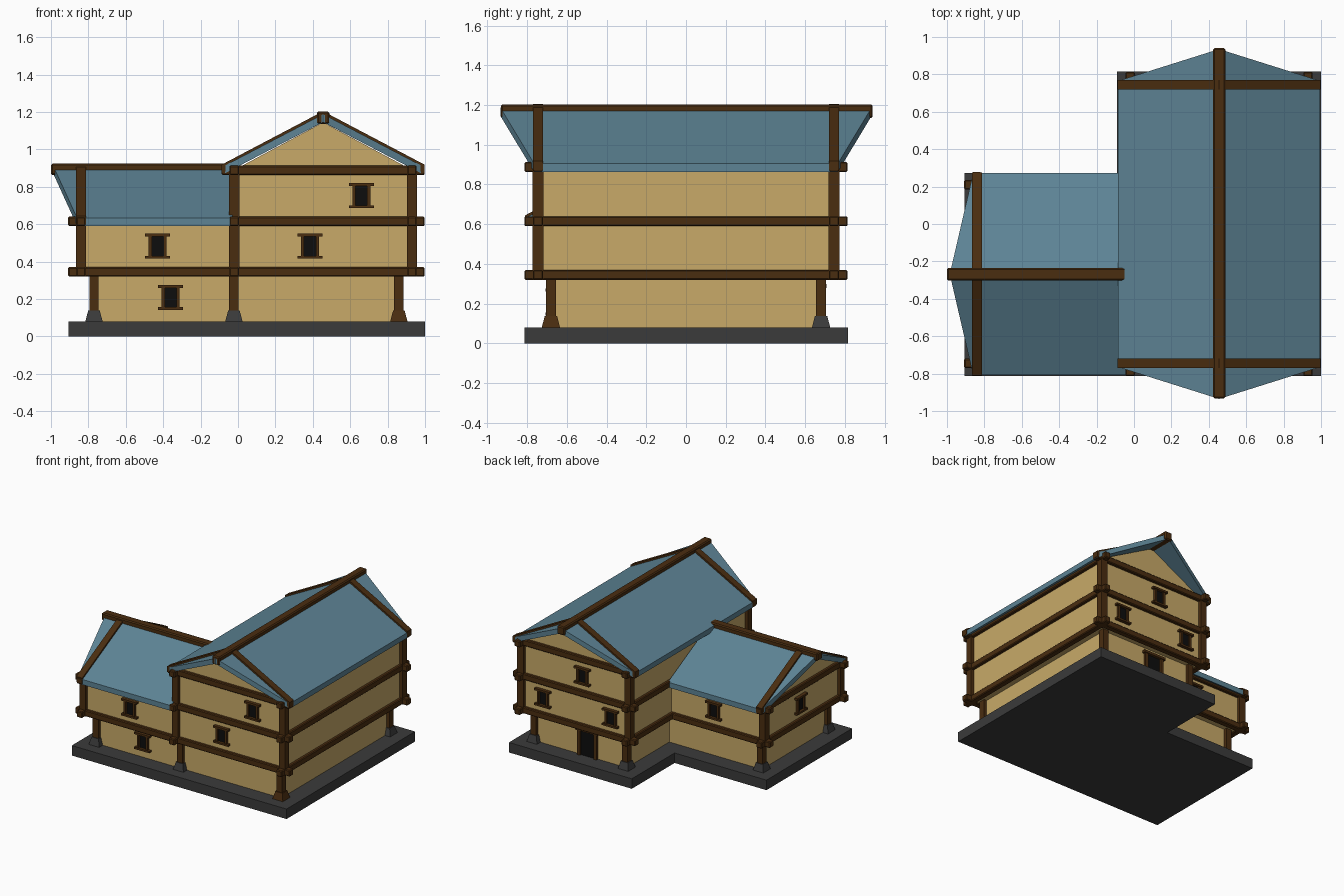
import bpy, bmesh, math
from mathutils import Matrix, Vector

if "Cube" in bpy.data.objects:
    bpy.data.objects.remove(bpy.data.objects["Cube"])


def mat(name, r, g, b):
    m = bpy.data.materials.new(name)
    m.diffuse_color = (r, g, b, 1)
    m.use_nodes = True
    m.node_tree.nodes["Principled BSDF"].inputs["Base Color"].default_value = m.diffuse_color
    return m


WOOD = mat("dark wood", 0.068, 0.026, 0.005)
PLASTER = mat("tan plaster", 0.58, 0.40, 0.14)
ROOF = mat("blue roof", 0.11, 0.23, 0.30)
STONE = mat("grey stone", 0.043, 0.043, 0.043)
DARK = mat("dark opening", 0.004, 0.004, 0.004)


def finish(name, bm, material):
    bmesh.ops.recalc_face_normals(bm, faces=bm.faces)
    me = bpy.data.meshes.new(name)
    bm.to_mesh(me)
    bm.free()
    me.materials.append(material)
    ob = bpy.data.objects.new(name, me)
    bpy.context.collection.objects.link(ob)
    return ob


def box(name, x, y, z, material, bevel=0.0):
    """Box from (min, max) ranges."""
    bm = bmesh.new()
    bmesh.ops.create_cube(bm, size=1)
    for v in bm.verts:
        v.co = [r[0] if c < 0 else r[1] for c, r in zip(v.co, (x, y, z))]
    if bevel:
        bmesh.ops.bevel(bm, geom=bm.edges[:], offset=bevel, segments=1, affect='EDGES')
    return finish(name, bm, material)


def prism(name, a, b, material):
    """Solid between two matching outlines."""
    bm = bmesh.new()
    va, vb = [bm.verts.new(p) for p in a], [bm.verts.new(p) for p in b]
    n = len(a)
    bm.faces.new(va)
    bm.faces.new(vb[::-1])
    for i in range(n):
        bm.faces.new((va[i], va[(i + 1) % n], vb[(i + 1) % n], vb[i]))
    return finish(name, bm, material)


# Layout: post lines and floor levels
XL, XM, XR = -0.84, -0.02, 0.93
YF, YB, YM = -0.745, 0.745, 0.21
OV, HB = 0.068, 0.025
LEVELS = (0.345, 0.615, 0.888)
RX, RY = 0.455, -0.268        # ridge lines

# Stone base, L-shaped
L = [(-0.905, -0.813), (1, -0.813), (1, 0.815), (-0.09, 0.815), (-0.09, 0.273), (-0.905, 0.273)]
prism("stone_base", [(x, y, 0) for x, y in L], [(x, y, 0.08) for x, y in L], STONE)

# Ground floor walls, set back under the upper floors
box("main_ground_wall", (0.05, 0.86), (-0.68, 0.68), (0.08, 0.34), PLASTER)
box("side_ground_wall", (-0.77, 0.06), (-0.68, 0.14), (0.08, 0.34), PLASTER)

# Upper walls with gables
g = [(XM, 0.33), (XR, 0.33), (XR, 0.89), (RX, 1.145), (XM, 0.89)]
prism("main_upper_wall", [(x, YF, z) for x, z in g], [(x, YB, z) for x, z in g], PLASTER)
g = [(YF, 0.33), (YM, 0.33), (YM, 0.62), (RY, 0.87), (YF, 0.62)]
prism("side_upper_wall", [(XL, y, z) for y, z in g], [(XM + 0.01, y, z) for y, z in g], PLASTER)


# Floor beams with overhanging ends
def beam_x(x0, x1, y, z):
    box("cross_beam", (x0, x1), (y - HB, y + HB), (z - HB, z + HB), WOOD, 0.006)


def beam_y(x, y0, y1, z):
    box("long_beam", (x - HB, x + HB), (y0, y1), (z - HB, z + HB), WOOD, 0.006)


for i, z in enumerate(LEVELS):
    beam_x(XL - OV if i < 2 else XM - OV, XR + OV, YF, z)
    beam_x(XM - OV, XR + OV, YB, z)
    for x in (XM, XR):
        beam_y(x, YF - OV, YB + OV, z)
    if i < 2:
        beam_x(XL - OV, XM, YM, z)
        beam_y(XL, YF - OV, YM + OV, z)

# Upper corner posts
for x, y, top in ((XM, YF, 0.9), (XR, YF, 0.9), (XM, YB, 0.9), (XR, YB, 0.9),
                  (XL, YF, 0.63), (XL, YM, 0.63)):
    box("upper_post", (x - 0.027, x + 0.027), (y - 0.027, y + 0.027), (0.32, top), WOOD)

# Ground posts on tapered feet (one foot is wooden)
for x, y in ((-0.77, -0.68), (-0.022, -0.68), (0.86, -0.68),
             (-0.77, 0.14), (0.05, 0.68), (0.86, 0.68)):
    box("ground_post", (x - 0.025, x + 0.025), (y - 0.025, y + 0.025), (0.08, 0.34), WOOD)

    def ring(h, z):
        return [(x + h * a, y + h * b, z) for a, b in ((-1, -1), (1, -1), (1, 1), (-1, 1))]
    prism("post_foot", ring(0.046, 0.08), ring(0.031, 0.138),
          WOOD if (x, y) == (0.86, -0.68) else STONE)


# Roof: u runs across the ridge, v along it; gable ends flare out at the ridge
def roof(name, place, half, top, eave, ve, vr):
    t = 0.042
    for s in (-1, 1):
        def end(k):
            return [place(s * half, ve[k], eave), place(0, vr[k], top),
                    place(0, vr[k], top - t), place(s * half, ve[k], eave - t)]
        prism(name + "_roof_slope", end(0), end(1), ROOF)


# Bargeboard laid over the roof slopes
def rake(name, place, half, top, eave, v):
    t = 0.016
    for s in (-1, 1):
        def end(w):
            return [place(s * half, v + w, eave + t), place(0, v + w, top + t),
                    place(0, v + w, top - 0.03), place(s * half, v + w, eave - 0.03)]
        prism(name + "_rake_beam", end(-0.026), end(0.026), WOOD)


def main_place(u, v, z):
    return (RX + u, v, z)


def side_place(u, v, z):
    return (v, RY + u, z)


roof("main", main_place, 0.54, 1.188, 0.906, (-0.765, 0.765), (-0.935, 0.935))
for v in (YF, YB):
    rake("main", main_place, 0.543, 1.188, 0.902, v)
roof("side", side_place, 0.54, 0.906, 0.632, (-0.86, -0.03), (-0.985, -0.03))
rake("side", side_place, 0.543, 0.906, 0.628, XL)

# Ridge beams
box("main_ridge_beam", (0.422, 0.488), (-0.932, 0.94), (1.135, 1.203), WOOD, 0.008)
box("side_ridge_beam", (-1.0, -0.04), (RY - 0.034, RY + 0.034), (0.862, 0.924), WOOD, 0.008)


# Framed openings; facing is the outward wall direction
def framed(name, pos, facing, parts):
    turn = math.atan2(facing[1], facing[0]) + math.pi / 2
    m = Matrix.Translation(Vector(pos)) @ Matrix.Rotation(turn, 4, 'Z')
    for part, x, y, z, material in parts:
        box(name + "_" + part, x, y, z, material).matrix_world = m


WINDOW = [("pane", (-0.035, 0.035), (-0.006, 0.002), (-0.055, 0.053), DARK),
          ("jamb", (-0.048, -0.031), (-0.02, 0.005), (-0.06, 0.06), WOOD),
          ("jamb", (0.031, 0.048), (-0.02, 0.005), (-0.06, 0.06), WOOD),
          ("lintel", (-0.067, 0.067), (-0.027, 0.005), (0.05, 0.066), WOOD),
          ("sill", (-0.067, 0.067), (-0.027, 0.005), (-0.069, -0.054), WOOD)]
DOOR = [("panel", (-0.07, 0.07), (-0.006, 0.002), (0, 0.2), DARK),
        ("jamb", (-0.085, -0.06), (-0.02, 0.005), (0, 0.215), WOOD),
        ("jamb", (0.06, 0.085), (-0.02, 0.005), (0, 0.215), WOOD),
        ("lintel", (-0.1, 0.1), (-0.027, 0.005), (0.2, 0.22), WOOD)]

FRONT, BACK, LEFT = (0, -1), (0, 1), (-1, 0)
for pos, facing in (((0.66, YF, 0.755), FRONT), ((0.385, YF, 0.485), FRONT),
                    ((-0.43, YF, 0.485), FRONT), ((-0.36, -0.68, 0.21), FRONT),
                    ((0.39, YB, 0.755), BACK), ((0.74, YB, 0.485), BACK),
                    ((0.14, YB, 0.485), BACK), ((-0.40, YM, 0.485), BACK),
                    ((XL, -0.24, 0.485), LEFT)):
    framed("window", pos, facing, WINDOW)
framed("back_door", (0.39, 0.68, 0.08), BACK, DOOR)
